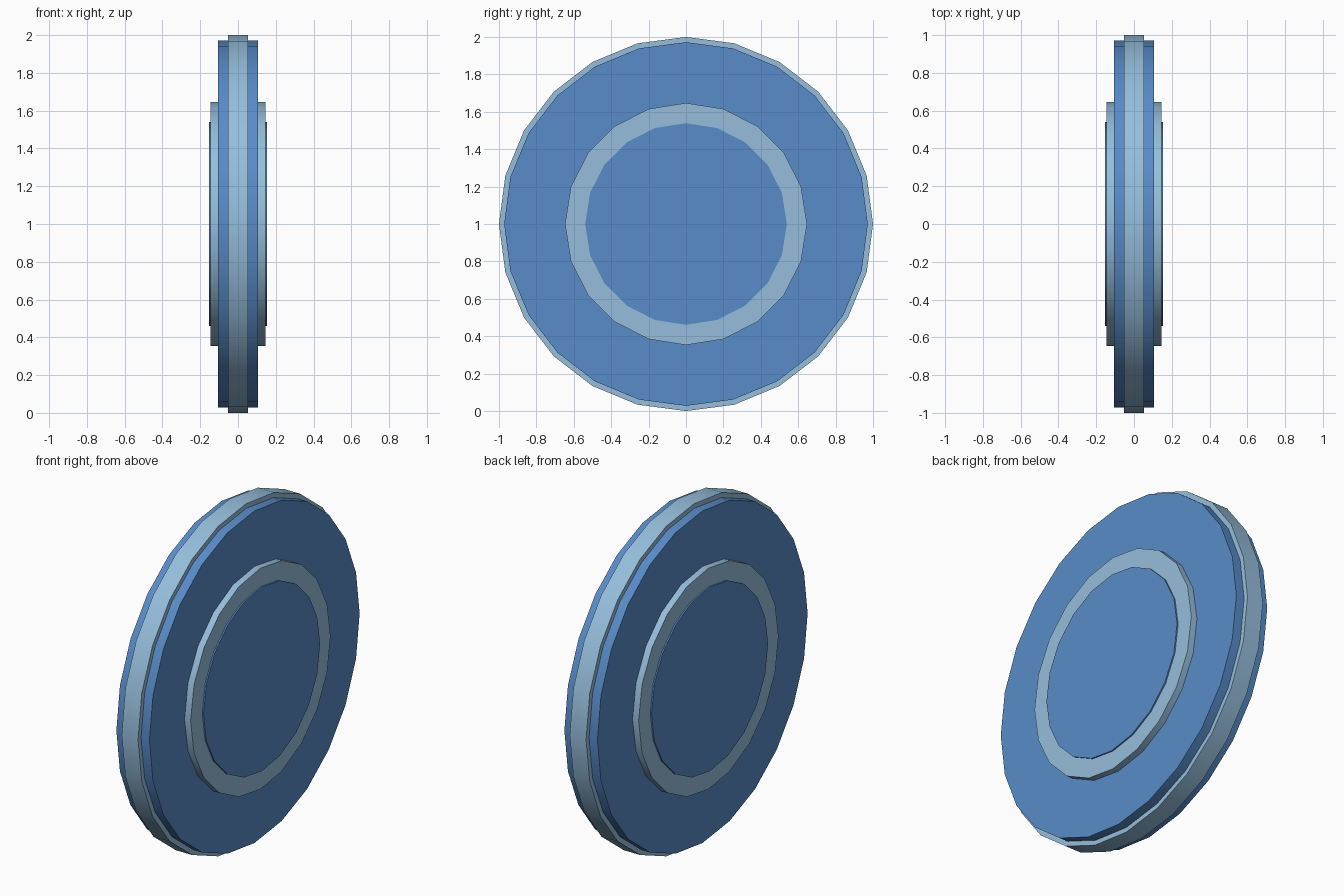
import bpy, math

if "Cube" in bpy.data.objects:
    bpy.data.objects.remove(bpy.data.objects["Cube"])


def material(name, rgb):
    m = bpy.data.materials.new(name)
    m.diffuse_color = (*rgb, 1)
    m.use_nodes = True
    m.node_tree.nodes["Principled BSDF"].inputs["Base Color"].default_value = m.diffuse_color
    return m


blue = material("medium blue", (0.098, 0.262, 0.578))
pale = material("pale blue", (0.305, 0.515, 0.716))


# Solid disc with its axis along x and a corner at the top
def disc(name, sides, radius, half_width, mat):
    bpy.ops.mesh.primitive_cylinder_add(
        vertices=sides, radius=radius, depth=2 * half_width,
        location=(0, 0, 1), rotation=(0, math.pi / 2, 0))
    ob = bpy.context.object
    ob.name = name
    ob.data.materials.append(mat)
    bpy.ops.object.transform_apply(location=False, rotation=True, scale=False)
    bpy.ops.object.shade_smooth_by_angle(angle=math.radians(30))
    return ob


# Outer band, wheel body, raised hub ring and hub cap, from the rim inwards
disc("outer_rim_band", 24, 1.0, 0.053, pale)
disc("wheel_body", 24, 0.972, 0.107, blue)
disc("hub_ring", 20, 0.647, 0.146, pale)
disc("hub_cap", 20, 0.539, 0.154, blue)
